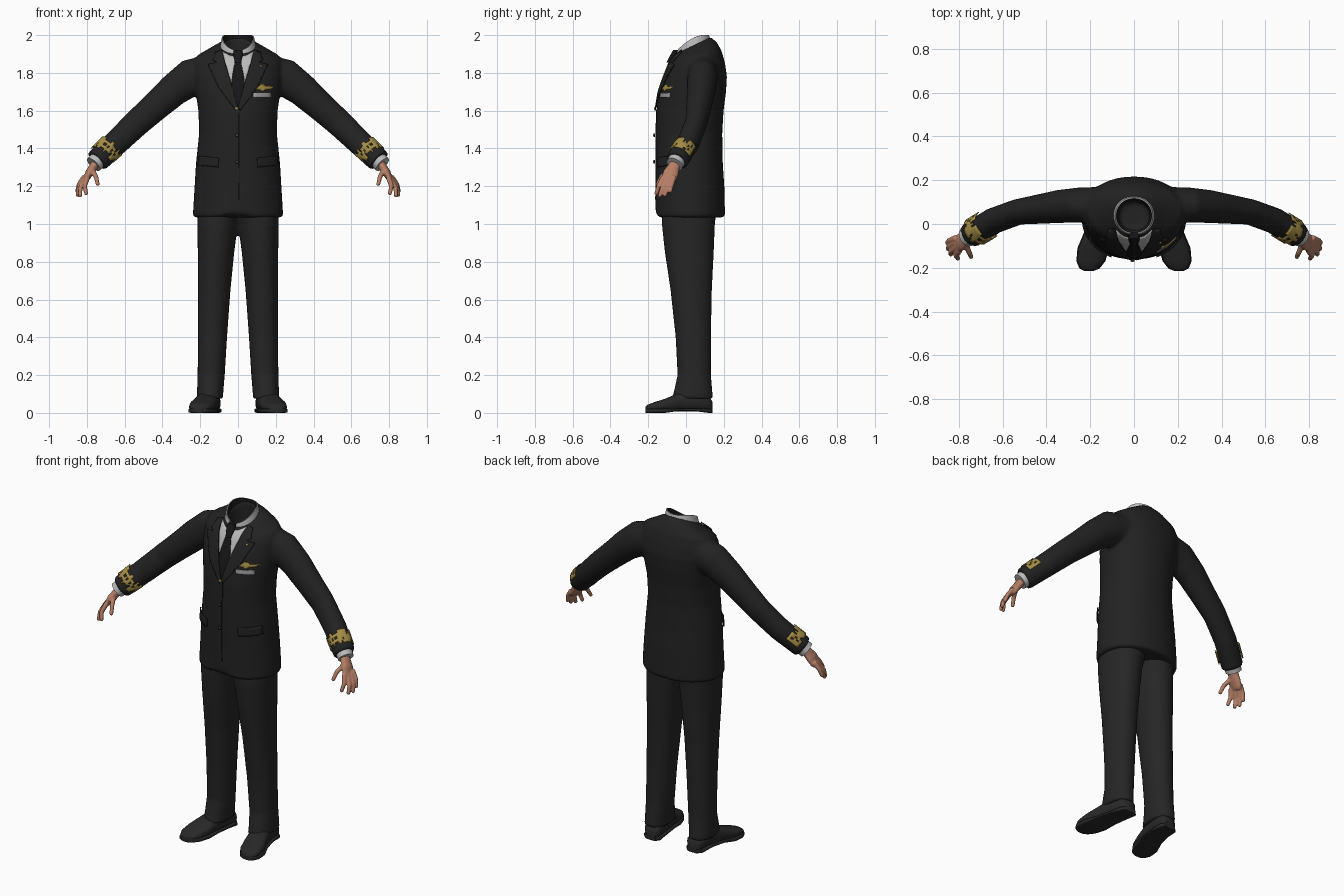
import bpy, bmesh, math, random
from mathutils import Vector

cube = bpy.data.objects.get("Cube")
if cube:
    bpy.data.objects.remove(cube)
random.seed(4)


def material(name, r, g, b):
    m = bpy.data.materials.new(name)
    m.use_nodes = True
    m.diffuse_color = (r, g, b, 1)
    p = m.node_tree.nodes["Principled BSDF"]
    p.inputs["Base Color"].default_value = (r, g, b, 1)
    p.inputs["Roughness"].default_value = 0.8
    return m


JACKET = material("jacket_black", .016, .016, .016)
TROUSER = material("trouser_black", .019, .019, .019)
SHOE = material("shoe_black", .021, .021, .021)
TIE = material("tie_black", .008, .008, .009)
SHIRT = material("shirt_grey", .5, .5, .5)
SKIN = material("skin", .46, .21, .13)
GOLD = material("gold_braid", .38, .27, .06)
SILVER = material("silver_grey", .33, .33, .33)


def sgnpow(v, n):
    return math.copysign(abs(v) ** (2 / n), v)


def hring(z, a, yf, yb, xc=0, tilt=0, dip=0, n=2.1, count=40):
    """Horizontal ring from front yf to back yb, optionally tilted."""
    pts = []
    for i in range(count):
        t = math.tau * i / count
        s = sgnpow(math.sin(t), n)
        pts.append(Vector((xc + a * sgnpow(math.cos(t), n),
                           (yf + yb) / 2 + s * (yb - yf) / 2,
                           z + tilt * s - dip * s * s)))
    return pts


def path_rings(path, ref, count=20):
    """Rings square to a path of (centre, a, b); a lies along ref."""
    cs = [Vector(p[0]) for p in path]
    rings = []
    for i, (c, a, b) in enumerate(path):
        t = (cs[min(i + 1, len(cs) - 1)] - cs[max(i - 1, 0)]).normalized()
        u = Vector(ref)
        u = (u - u.dot(t) * t).normalized()
        v = t.cross(u)
        rings.append([cs[i] + u * a * math.cos(k) + v * b * math.sin(k)
                      for k in (math.tau * j / count for j in range(count))])
    return rings


def loft(bm, rings, caps=True):
    vs = [[bm.verts.new(p) for p in r] for r in rings]
    n = len(vs[0])
    for p, q in zip(vs, vs[1:]):
        for i in range(n):
            bm.faces.new((p[i], p[(i + 1) % n], q[(i + 1) % n], q[i]))
    if caps:
        bm.faces.new(vs[0])
        bm.faces.new(vs[-1])
    return vs


def mirror_x(bm):
    new = bmesh.ops.duplicate(bm, geom=bm.verts[:] + bm.edges[:] + bm.faces[:])["geom"]
    for v in new:
        if isinstance(v, bmesh.types.BMVert):
            v.co.x = -v.co.x


def finish(name, bm, mats, voxel=0, smooth=0, recalc=True):
    if recalc:
        bmesh.ops.recalc_face_normals(bm, faces=bm.faces[:])
    me = bpy.data.meshes.new(name)
    bm.to_mesh(me)
    bm.free()
    for m in mats:
        me.materials.append(m)
    me.shade_smooth()
    me.set_sharp_from_angle(angle=math.radians(45))
    ob = bpy.data.objects.new(name, me)
    bpy.context.scene.collection.objects.link(ob)
    if voxel:
        r = ob.modifiers.new("merge", "REMESH")
        r.mode, r.voxel_size, r.use_smooth_shade = "VOXEL", voxel, True
        s = ob.modifiers.new("soften", "SMOOTH")
        s.factor, s.iterations = 0.5, smooth
    return ob


# Jacket: sleeves and torso merged into one skin, with a hollow neck
ARM = [((.16, .085, 1.8), .085, .095), ((.25, .087, 1.775), .08, .1),
       ((.34, .08, 1.71), .076, .087), ((.44, .067, 1.62), .067, .078),
       ((.53, .055, 1.54), .059, .073), ((.64, .015, 1.435), .06, .068),
       ((.748, -.05, 1.333), .06, .064)]
bm = bmesh.new()
loft(bm, path_rings(ARM, (0, 1, 0)))
mirror_x(bm)
torso = [hring(*r) for r in (
    (1.035, .24, -.162, .207), (1.2, .23, -.16, .203), (1.32, .223, -.16, .195),
    (1.48, .206, -.16, .192), (1.6, .21, -.157, .199), (1.7, .225, -.142, .212),
    (1.78, .235, -.116, .217), (1.85, .235, -.088, .207))]
torso += [hring(z, a, f, b, tilt=t) for z, a, f, b, t in (
    (1.893, .215, -.073, .19, .02), (1.925, .15, -.06, .165, .034),
    (1.948, .094, -.05, .13, .044), (1.945, .074, -.03, .11, .036),
    (1.84, .07, -.03, .105, 0))]
for p in torso[0]:
    if p.y < 0 and abs(p.x) < .06:
        p.z += .08 * (1 - abs(p.x) / .06)
loft(bm, torso)
jacket = finish("jacket", bm, [JACKET], .011, 4)

# Trousers
bm = bmesh.new()
loft(bm, [hring(z, (xo - xi) / 2, f, b, (xo + xi) / 2) for z, xi, xo, f, b in (
    (.075, .078, .219, -.075, .143), (.11, .078, .217, -.065, .14),
    (.2, .07, .214, -.045, .132), (.4, .058, .212, -.055, .132),
    (.65, .04, .212, -.082, .137), (.85, .02, .213, -.112, .147),
    (1.0, .0, .216, -.128, .153), (1.06, -.02, .216, -.13, .16),
    (1.14, -.02, .21, -.13, .17))])
mirror_x(bm)
finish("trousers", bm, [TROUSER], .011, 3)

# Shoes: rounded upper on a thin sole
SHOE_PLAN = [(.14, .14, .03, .06), (.12, .142, .05, .09), (.04, .15, .055, .12),
             (-.04, .165, .06, .105), (-.11, .185, .069, .075),
             (-.17, .197, .062, .056), (-.203, .203, .042, .043),
             (-.214, .205, .018, .032)]


def shoe_ring(y, xc, w, z0, z1, n):
    return [Vector((xc + w * sgnpow(math.cos(t), n), y,
                    (z0 + z1) / 2 + (z1 - z0) / 2 * sgnpow(math.sin(t), n)))
            for t in (math.tau * i / 28 for i in range(28))]


bm = bmesh.new()
loft(bm, [shoe_ring(y, x, w, .008, h, 2.5) for y, x, w, h in SHOE_PLAN])
mirror_x(bm)
finish("shoe_uppers", bm, [SHOE])
bm = bmesh.new()
loft(bm, [shoe_ring(y, x, w + .004, .01 if abs(y) < .05 else 0, .024, 6)
          for y, x, w, h in SHOE_PLAN])
mirror_x(bm)
finish("shoe_soles", bm, [SHOE])

# Shirt cuffs
bm = bmesh.new()
loft(bm, path_rings([((.735, -.043, 1.345), .047, .047),
                     ((.765, -.061, 1.315), .045, .045)], (0, 1, 0)))
mirror_x(bm)
finish("shirt_cuffs", bm, [SHIRT])

# Hands: palm, four fingers and thumb merged
bm = bmesh.new()
loft(bm, path_rings([((.745, -.05, 1.333), .032, .026), ((.767, -.066, 1.3), .033, .023),
                     ((.787, -.08, 1.27), .042, .022), ((.803, -.09, 1.24), .041, .016),
                     ((.81, -.094, 1.228), .034, .011)], (0, 1, 0)))
FINGERS = [((.797, -.121, 1.245), (.812, -.145, 1.2), (.803, -.158, 1.158)),
           ((.806, -.102, 1.24), (.835, -.125, 1.19), (.836, -.14, 1.146)),
           ((.812, -.083, 1.242), (.842, -.1, 1.195), (.85, -.113, 1.15)),
           ((.812, -.064, 1.252), (.842, -.075, 1.21), (.853, -.085, 1.17)),
           ((.772, -.085, 1.285), (.752, -.13, 1.25), (.742, -.152, 1.208))]
for root, mid, tip in FINGERS:
    end = Vector(tip) + (Vector(tip) - Vector(mid)) * .12
    loft(bm, path_rings([(root, .015, .014), (mid, .0125, .0125),
                         (tip, .0105, .0105), (end, .005, .005)], (0, 1, 0), 12))
mirror_x(bm)
finish("hands", bm, [SKIN], .005, 3)

# Sleeve braid: broken embroidery over the front and outer side
a0, a1 = Vector(ARM[-2][0]), Vector(ARM[-1][0])
path = [(a0.lerp(a1, .28 + .1 * i), .0655, .071 - .0005 * i) for i in range(6)]
bm = bmesh.new()
rows = [[bm.verts.new(p) for p in r[3:34]] for r in path_rings(path, (0, 1, 0), 48)]
for j in range(5):
    for i in range(30):
        if random.random() < (.55 if j in (0, 4) else .88):
            bm.faces.new((rows[j][i], rows[j][i + 1], rows[j + 1][i + 1], rows[j + 1][i]))
mirror_x(bm)
braid = finish("sleeve_braid", bm, [GOLD])
braid.modifiers.new("thickness", "SOLIDIFY").thickness = .004

# Shirt collar: pale outside, dark lining
bm = bmesh.new()
loft(bm, [hring(1.9, .098, -.052, .13, tilt=.04),
          hring(1.95, .093, -.051, .128, tilt=.04, dip=.01),
          hring(1.985, .086, -.046, .122, tilt=.04, dip=.025),
          hring(1.985, .08, -.04, .116, tilt=.04, dip=.025),
          hring(1.87, .073, -.032, .108, tilt=.03)], caps=False)
bm.faces.ensure_lookup_table()
for f in bm.faces[-40:]:
    f.material_index = 1
finish("shirt_collar", bm, [SHIRT, TIE])

# Tie knot
bm = bmesh.new()
loft(bm, [hring(z, a, y - .014, y + .014, n=3, count=20) for z, a, y in (
    (1.922, .022, -.053), (1.9, .026, -.066), (1.855, .016, -.09))])
finish("tie_knot", bm, [TIE])


def drape(name, outline, mat, lift, both=False):
    """Thin plate from an x, z outline, laid on the front of the jacket."""
    bm = bmesh.new()
    for s in ((1, -1) if both else (1,)):
        f = bm.faces.new([bm.verts.new((s * x, -.5, z)) for x, z in outline])
        f.normal_update()
        if f.normal.y > 0:
            f.normal_flip()
    for axis, lo in ((0, -.25), (2, 1.0)):
        for k in range(64):
            co, no = Vector(), Vector()
            co[axis], no[axis] = lo + k * .0157, 1
            bmesh.ops.bisect_plane(bm, geom=bm.verts[:] + bm.edges[:] + bm.faces[:],
                                   plane_co=co, plane_no=no)
    ob = finish(name, bm, [mat], recalc=False)
    w = ob.modifiers.new("drape", "SHRINKWRAP")
    w.target, w.wrap_method, w.wrap_mode = jacket, "PROJECT", "ABOVE_SURFACE"
    w.use_project_y, w.use_positive_direction = True, True
    w.offset = lift
    t = ob.modifiers.new("thickness", "SOLIDIFY")
    t.thickness, t.offset = .006, -1
    return ob


def disc(x, z, r):
    return [(x + r * math.cos(math.tau * i / 12), z + r * math.sin(math.tau * i / 12))
            for i in range(12)]


# Shirt front, tie and lapels
drape("shirt_front", [(-.084, 1.912), (-.045, 1.892), (0, 1.882), (.045, 1.892),
                      (.084, 1.912), (.045, 1.78), (0, 1.63), (-.045, 1.78)], SHIRT, .003)
drape("tie_blade", [(-.014, 1.87), (.014, 1.87), (.034, 1.76), (.03, 1.68), (0, 1.62),
                    (-.03, 1.68), (-.034, 1.76)], TIE, .007)
drape("lapels", [(.083, 1.915), (.115, 1.905), (.13, 1.865), (.112, 1.852), (.155, 1.842),
                 (.1, 1.72), (.012, 1.6), (.002, 1.62), (.04, 1.76), (.068, 1.85)],
      JACKET, .01, True)
drape("front_seam", [(.004, 1.61), (.009, 1.61), (.009, 1.13), (.004, 1.13)], TIE, .002)

# Pocket flaps, badge, name bar, pin and buttons
drape("pocket_flaps", [(.1, 1.35), (.2, 1.36), (.205, 1.31), (.102, 1.3)], JACKET, .01, True)
drape("wing_badge", [(.062, 1.727), (.11, 1.727), (.118, 1.738), (.138, 1.738), (.146, 1.727),
                     (.192, 1.727), (.17, 1.713), (.14, 1.709), (.128, 1.702),
                     (.116, 1.709), (.085, 1.713)], GOLD, .005)
drape("name_bar", [(.08, 1.694), (.172, 1.694), (.172, 1.67), (.08, 1.67)], SILVER, .005)
drape("lapel_pin", disc(.117, 1.832, .006), GOLD, .014)
for i, z in enumerate((1.61, 1.47, 1.33)):
    drape("button_%d" % (i + 1), disc(-.006, z, .009), GOLD if i == 0 else SHOE, .012)
    drape("button_shine_%d" % (i + 1), disc(-.006, z, .004), SILVER, .014)
